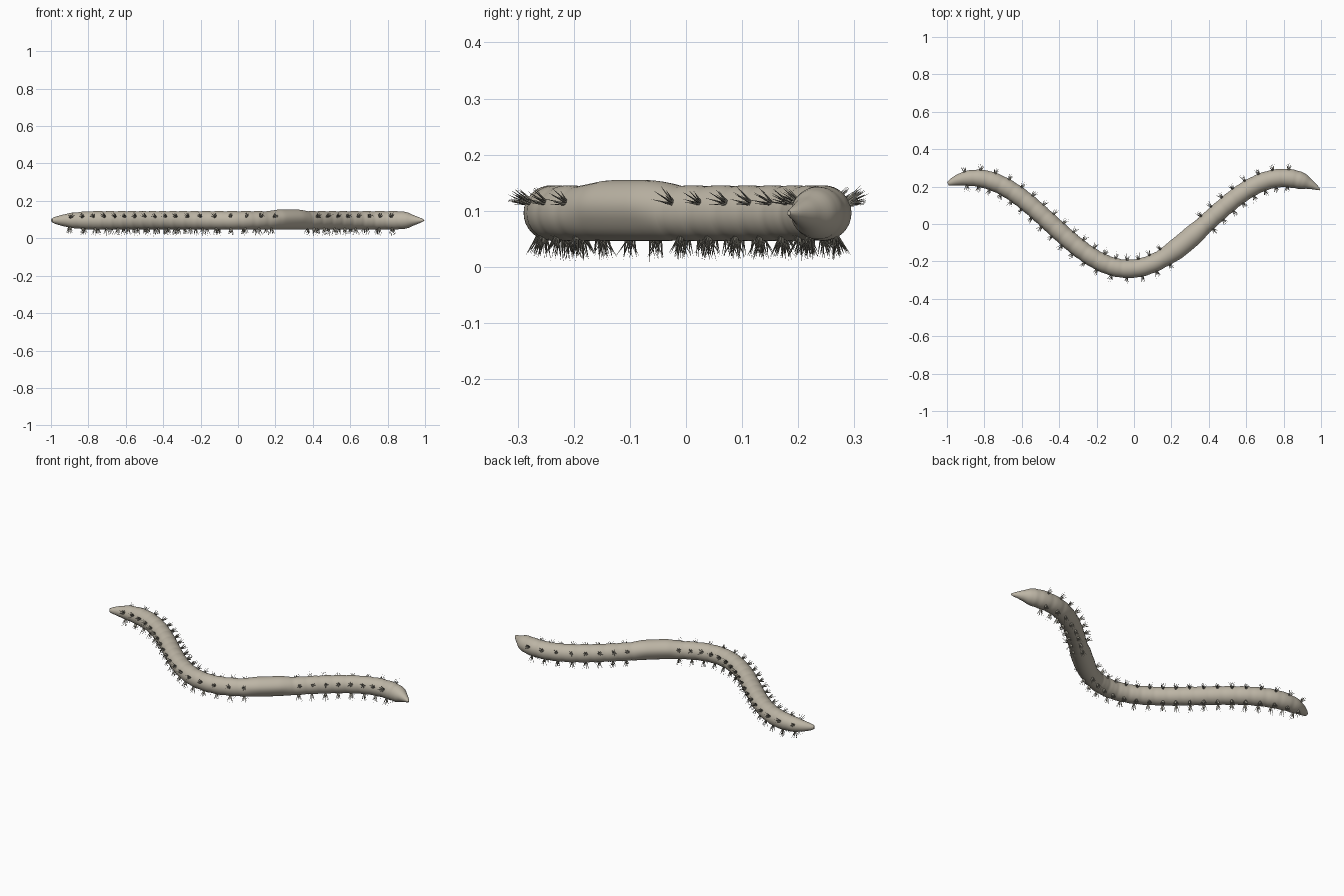
import bpy, bmesh, math, random
from mathutils import Vector

if "Cube" in bpy.data.objects:
    bpy.data.objects.remove(bpy.data.objects["Cube"])

random.seed(4)
Z0, R, SPACING = 0.096, 0.0495, 0.0725
K = math.pi / 0.83
UP = Vector((0, 0, 1))


def material(name, rgb):
    m = bpy.data.materials.new(name)
    m.diffuse_color = (*rgb, 1)
    m.use_nodes = True
    m.node_tree.nodes["Principled BSDF"].inputs["Base Color"].default_value = m.diffuse_color
    return m


skin = material("grey beige skin", (0.51, 0.465, 0.38))
dark = material("dull olive bristle", (0.27, 0.255, 0.21))


def path(x):
    """Centre line point, tangent and sideways direction."""
    p = Vector((x, 0.003 - 0.243 * math.cos(K * (x + 0.03)), Z0))
    t = Vector((1, 0.243 * K * math.sin(K * (x + 0.03)), 0)).normalized()
    return p, t, Vector((-t.y, t.x, 0))


def lerp_table(table, x):
    for (a, ra), (b, rb) in zip(table, table[1:]):
        if x <= b:
            return ra + (rb - ra) * (x - a) / (b - a)
    return table[-1][1]


# radius along the body: blunt tail on the left, pointed head on the right
RADII = [(-0.995, 0.010), (-0.985, 0.016), (-0.96, 0.024), (-0.93, 0.033), (-0.89, 0.041),
         (-0.84, 0.046), (-0.78, R), (0.85, R), (0.885, 0.047), (0.91, 0.041),
         (0.935, 0.030), (0.96, 0.019), (0.98, 0.011), (0.994, 0.004)]


def smooth(a, b, x):
    t = min(1, max(0, (x - a) / (b - a)))
    return t * t * (3 - 2 * t)


def saddle(x):
    return smooth(0.15, 0.23, x) * (1 - smooth(0.31, 0.38, x))


def mesh_object(name, bm, mat, angle):
    bmesh.ops.recalc_face_normals(bm, faces=bm.faces)
    me = bpy.data.meshes.new(name)
    bm.to_mesh(me)
    bm.free()
    me.materials.append(mat)
    ob = bpy.data.objects.new(name, me)
    bpy.context.collection.objects.link(ob)
    bpy.context.view_layer.objects.active = ob
    ob.select_set(True)
    bpy.ops.object.shade_smooth_by_angle(angle=math.radians(angle))
    ob.select_set(False)


# body: rings swept along the wave, with faint segments and a raised saddle
bm = bmesh.new()
SIDES, RINGS = 32, 280
rings, arc, last = [], 0, None
for i in range(RINGS + 1):
    x = -0.995 + 1.989 * i / RINGS
    p, t, side = path(x)
    arc += (p - last).length if last else 0
    last = p
    groove = 1 - 0.035 * (1 - saddle(x)) * (0.5 + 0.5 * math.cos(2 * math.pi * arc / SPACING)) ** 3
    r = lerp_table(RADII, x) * groove
    ring = []
    for j in range(SIDES):
        a = 2 * math.pi * j / SIDES
        swell = 0.009 * saddle(x) * smooth(-0.5, 0.5, math.sin(a))
        ring.append(bm.verts.new(p + (side * math.cos(a) + UP * math.sin(a)) * (r + swell)))
    rings.append(ring)
for a, b in zip(rings, rings[1:]):
    for j in range(SIDES):
        k = (j + 1) % SIDES
        bm.faces.new((a[j], a[k], b[k], b[j]))
bm.faces.new(rings[0])
bm.faces.new(rings[-1])
mesh_object("worm_body", bm, skin, 60)

# bristle stations at even distances along the body, none on the saddle
stations = []
for start, end in ((-0.9, 0.2), (0.39, 0.86)):
    x, run = start, SPACING
    while x < end:
        if run >= SPACING:
            run -= SPACING
            stations.append(x)
        run += (path(x + 0.002)[0] - path(x)[0]).length
        x += 0.002


def spike(bm, base, d, length, radius):
    """Thin three-sided bristle."""
    u = d.orthogonal().normalized()
    v = d.cross(u)
    tip = bm.verts.new(base + d * length)
    foot = [bm.verts.new(base + (u * math.cos(a) + v * math.sin(a)) * radius)
            for a in (0, 2.094, 4.189)]
    for j in range(3):
        bm.faces.new((foot[j], foot[(j + 1) % 3], tip))
    bm.faces.new(foot[::-1])


def bristles(name, sign, root_angle, aim_angle, length):
    """Small fans of bristles, rooted at one angle and aimed at another."""
    bm = bmesh.new()
    for x in stations:
        p, t, side = path(x)

        def radial(deg):
            a = math.radians(deg)
            return side * sign * math.cos(a) + UP * math.sin(a)

        out = radial(aim_angle)
        around = t.cross(out)
        root = p + radial(root_angle) * (lerp_table(RADII, x) - 0.005)
        for n in range(8):
            a = 2 * math.pi * n / 7
            s = 0 if n == 7 else random.uniform(0.2, 0.5)
            fan = t * math.cos(a) + around * math.sin(a)
            d = (out + fan * s).normalized()
            spike(bm, root + fan * 0.002, d, length * random.uniform(0.8, 1.05), 0.0026)
    mesh_object(name, bm, dark, 20)


for label, sign in (("left", 1), ("right", -1)):
    bristles("upper_bristles_" + label, sign, 22, 24, 0.043)
    bristles("lower_bristles_" + label, sign, -60, -76, 0.047)
